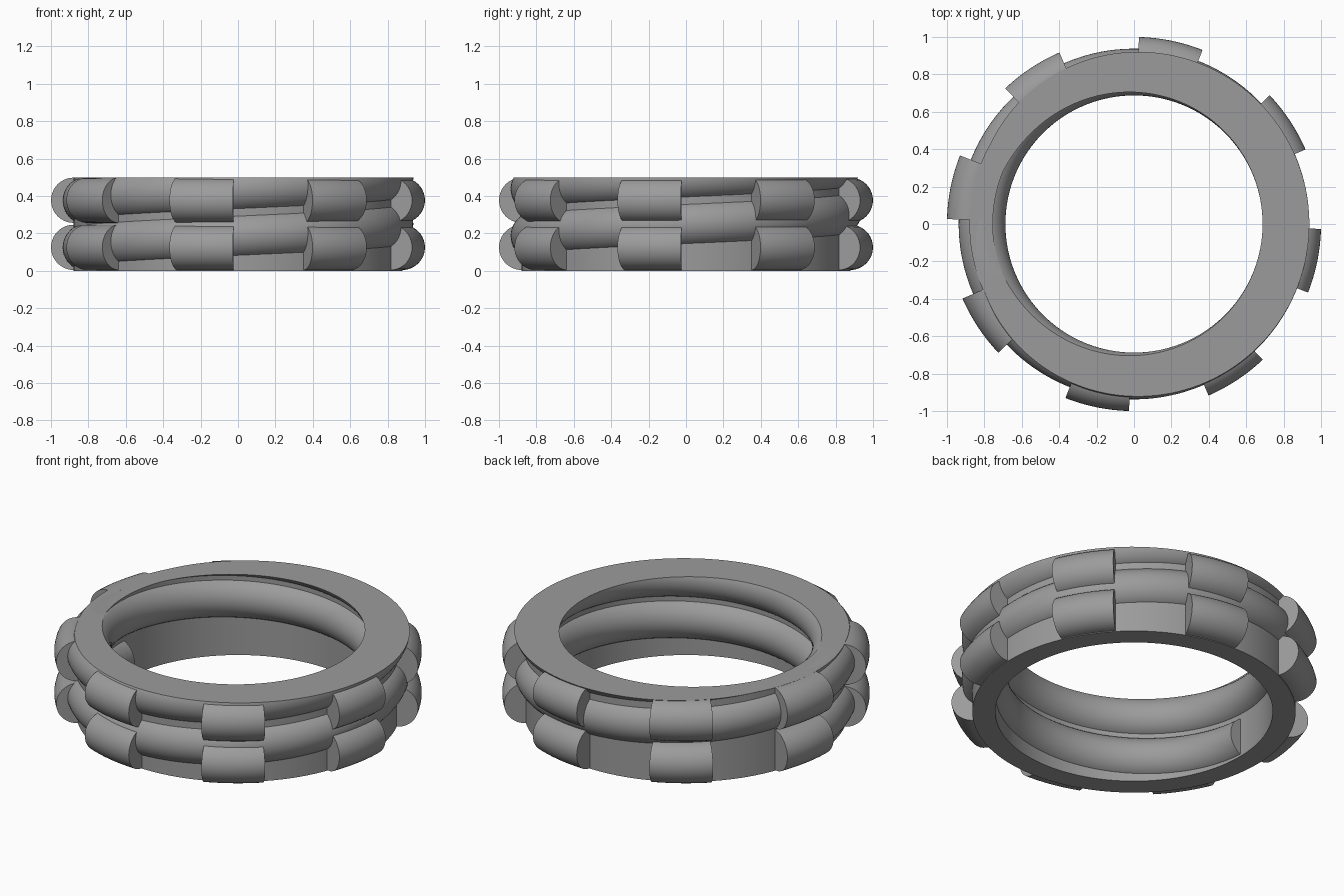
import bpy, bmesh, math
from math import sin, cos, pi, radians

if "Cube" in bpy.data.objects:
    bpy.data.objects.remove(bpy.data.objects["Cube"])

TOP = 0.499          # flat top of the ring
TUBE = 0.125         # radius of the spiral rib
RIB_R = 0.8125       # distance of the rib centre from the axis
PITCH = 0.25         # rise of the rib per turn

grey = bpy.data.materials.new("mid grey")
grey.diffuse_color = (0.33, 0.33, 0.33, 1)
grey.use_nodes = True
grey.node_tree.nodes["Principled BSDF"].inputs["Base Color"].default_value = grey.diffuse_color


def sweep(name, section, start, end, steps, closed=False):
    """Carry section(angle) -> [(radius, z), ...] around the z axis."""
    bm = bmesh.new()
    rings = []
    for i in range(steps if closed else steps + 1):
        a = start + (end - start) * i / steps
        t = radians(a)
        rings.append([bm.verts.new((r * cos(t), r * sin(t), z)) for r, z in section(a)])
    pairs = list(zip(rings, rings[1:]))
    if closed:
        pairs.append((rings[-1], rings[0]))
    else:
        bm.faces.new(rings[0])
        bm.faces.new(rings[-1])
    for p, q in pairs:
        for j in range(len(p)):
            k = (j + 1) % len(p)
            bm.faces.new((p[j], p[k], q[k], q[j]))
    bmesh.ops.remove_doubles(bm, verts=bm.verts, dist=1e-5)
    bmesh.ops.recalc_face_normals(bm, faces=bm.faces)
    me = bpy.data.meshes.new(name)
    bm.to_mesh(me)
    bm.free()
    me.materials.append(grey)
    ob = bpy.data.objects.new(name, me)
    bpy.context.collection.objects.link(ob)
    bpy.ops.object.select_all(action='DESELECT')
    ob.select_set(True)
    bpy.context.view_layer.objects.active = ob
    bpy.ops.object.shade_smooth_by_angle(angle=radians(30))
    return ob


def rib_section(a):
    """Round section that climbs with the angle and is cut flat at the top."""
    z = 0.125 + PITCH * (a - 180) / 360
    cut = math.asin(max(-1, min(1, (TOP - z) / TUBE)))
    n = 40
    arc = [pi - cut + (pi + 2 * cut) * i / n for i in range(n + 1)]
    return [(RIB_R + TUBE * cos(t), z + TUBE * sin(t)) for t in arc]


def lug_section(z):
    pts = [2 * pi * i / 40 for i in range(40)]
    return lambda a: [(0.879 + 0.121 * cos(t), z + 0.121 * sin(t)) for t in pts]


# plain cylindrical wall
wall = [(0.755, 0), (0.88, 0), (0.88, TOP - 0.0005), (0.755, TOP - 0.0005)]
sweep("ring_wall", lambda a: wall, 0, 360, 144, closed=True)

# spiral rib, showing inside and outside the wall
sweep("spiral_rib", rib_section, 180, 896, 288)

# two rows of eight round grip lugs
for row, z in (("lower", 0.125), ("upper", 0.377)):
    for i in range(8):
        a = 23.5 + 45 * i
        sweep(f"{row}_lug_{i + 1}", lug_section(z), a, a + 20, 12)
